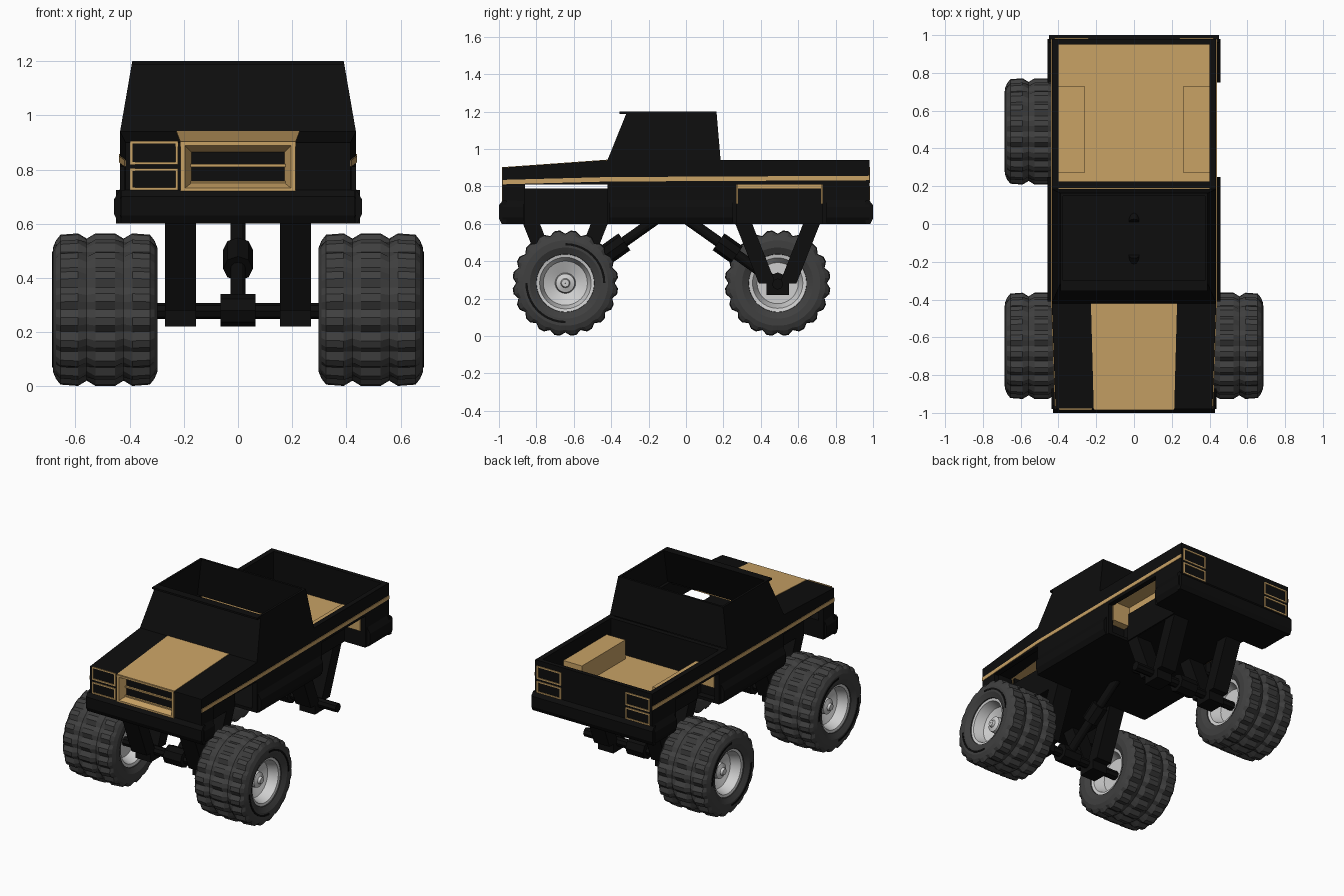
import bpy, bmesh, math
from mathutils import Vector

if "Cube" in bpy.data.objects:
    bpy.data.objects.remove(bpy.data.objects["Cube"])


def material(name, r, g, b):
    m = bpy.data.materials.new(name)
    m.diffuse_color = (r, g, b, 1)
    m.use_nodes = True
    m.node_tree.nodes["Principled BSDF"].inputs["Base Color"].default_value = m.diffuse_color
    return m


BLACK = material("black paint", .004, .004, .004)
GOLD = material("gold paint", .58, .36, .13)
RUBBER = material("dark rubber", .05, .05, .05)
METAL = material("light metal", .62, .62, .62)


class Part:
    """Collects simple solids into one named object."""
    def __init__(self, name, mat):
        self.name, self.mat, self.bm = name, mat, bmesh.new()

    def prism(self, pts, offset):
        pts = [Vector(p) for p in pts]
        a = [self.bm.verts.new(p) for p in pts]
        b = [self.bm.verts.new(p + Vector(offset)) for p in pts]
        self.bm.faces.new(a)
        self.bm.faces.new(b[::-1])
        for i in range(len(a)):
            j = (i + 1) % len(a)
            self.bm.faces.new((a[j], a[i], b[i], b[j]))

    def box(self, x0, x1, y0, y1, z0, z1):
        self.prism([(x0, y0, z0), (x1, y0, z0), (x1, y1, z0), (x0, y1, z0)], (0, 0, z1 - z0))

    def rod(self, p, q, r0, r1, n=12):
        p, q = Vector(p), Vector(q)
        rot = (q - p).to_track_quat('Z', 'Y').to_matrix().to_4x4()
        rot.translation = (p + q) / 2
        bmesh.ops.create_cone(self.bm, cap_ends=True, segments=n, radius1=r0, radius2=r1,
                              depth=(q - p).length, matrix=rot)

    def lathe(self, centre, side, profile, n, radius=lambda r, bump, k: r):
        c, rings = Vector(centre), []
        for x, r, bump in profile:
            rings.append([self.bm.verts.new(c + Vector((
                side * x, radius(r, bump, k) * math.cos(2 * math.pi * k / n),
                radius(r, bump, k) * math.sin(2 * math.pi * k / n)))) for k in range(n)])
        for a, b in zip(rings, rings[1:]):
            for k in range(n):
                j = (k + 1) % n
                self.bm.faces.new((a[k], a[j], b[j], b[k]))

    def done(self, smooth=None):
        bmesh.ops.recalc_face_normals(self.bm, faces=self.bm.faces)
        me = bpy.data.meshes.new(self.name)
        self.bm.to_mesh(me)
        self.bm.free()
        me.materials.append(self.mat)
        ob = bpy.data.objects.new(self.name, me)
        bpy.context.collection.objects.link(ob)
        if smooth:
            bpy.ops.object.select_all(action='DESELECT')
            ob.select_set(True)
            bpy.context.view_layer.objects.active = ob
            bpy.ops.object.shade_smooth_by_angle(angle=math.radians(smooth))


def half_width(y):
    return .415 + .02 * min(1, (y + .98) / .56)


def top(y):
    return .90 + .04 * min(1, (y + .98) / .56)


def stripe(y):
    return .823 + .015 * min(1, (y + .98) / .56) + .007 * max(0, (y + .42) / 1.4)


# Body sides with open wheel arches, and the stripe along them
sides, stripes, rocker = Part("body_sides", BLACK), Part("side_stripes", GOLD), Part("rocker_panels", BLACK)
STRIPS = [(-.98, -.86, .6), (-.86, -.42, .81), (-.42, .27, .6), (.27, .73, .81), (.73, .98, .6)]
for s in (-1, 1):
    for a, b, low in STRIPS:
        wa, wb = s * half_width(a), s * half_width(b)
        sides.prism([(wa, a, low), (wb, b, low), (wb, b, top(b)), (wa, a, top(a))], (-.035 * s, 0, 0))
        stripes.prism([(wa, a, stripe(a) - .012), (wb, b, stripe(b) - .012),
                       (wb, b, stripe(b) + .012), (wa, a, stripe(a) + .012)], (.004 * s, 0, 0))
    for a, b in ((-.98, -.87), (-.41, .25), (.75, .98)):
        k = s * half_width(a) / .435
        rocker.prism([(x * k, a, z) for x, z in
                      ((.41, .6), (.44, .6), (.457, .635), (.457, .69), (.434, .73), (.41, .73))], (0, b - a, 0))
sides.done()
stripes.done()
rocker.done()

# Bumpers
for name, s, w in (("front_bumper", -1, .43), ("rear_bumper", 1, .45)):
    p = Part(name, BLACK)
    p.prism([(-w, s * y, z) for y, z in
             ((.96, .6), (.985, .6), (1, .63), (1, .7), (.98, .725), (.96, .725))], (2 * w, 0, 0))
    p.done()

# Floor pan, front and rear walls
p = Part("floor_pan", BLACK)
p.box(-.27, .27, -.86, -.42, .6, .79)
p.box(-.40, .40, -.97, -.86, .6, .72)
p.box(-.42, .42, -.42, .27, .6, .62)
p.box(-.27, .27, .2, .97, .6, .705)
p.box(-.42, .42, .73, .97, .6, .705)
for s in (-1, 1):
    p.box(s * .272, s * .28, .27, .73, .6, .79)
p.done()
p = Part("tailgate", BLACK)
p.box(-.435, .435, .95, .98, .7, .94)
p.done()
p = Part("front_panel", BLACK)
p.box(-.415, -.20, -.978, -.95, .72, .90)
p.box(.20, .415, -.978, -.95, .72, .90)
p.box(-.2, .2, -.935, -.925, .72, .90)
p.done()

# Hood with gold centre panel
p = Part("hood", BLACK)
for s in (-1, 1):
    p.prism([(s * .21, -.98, .90), (s * .415, -.98, .90), (s * .435, -.42, .94), (s * .225, -.42, .94)], (0, 0, -.015))
p.done()
p = Part("hood_panel", GOLD)
p.prism([(-.213, -.98, .903), (.213, -.98, .903), (.228, -.42, .943), (-.228, -.42, .943)], (0, 0, -.018))
p.done()

# Grille: bevelled frame and bars
p = Part("grille_frame", GOLD)
rings = []
for x, z0, z1, y in ((.212, .72, .90, -.95), (.212, .72, .90, -.985), (.195, .732, .888, -.985), (.172, .75, .865, -.937)):
    rings.append([p.bm.verts.new(v) for v in ((-x, y, z0), (x, y, z0), (x, y, z1), (-x, y, z1))])
for a, b in zip(rings, rings[1:]):
    for i in range(4):
        j = (i + 1) % 4
        p.bm.faces.new((a[i], a[j], b[j], b[i]))
p.box(-.175, .175, -.95, -.937, .81, .82)
p.box(-.175, .175, -.95, -.937, .75, .758)
p.done()


# Lamp frames: left headlight pair, both tail light pairs
def lamp_frame(part, x0, x1, z0, z1, y0, y1, t=.009):
    part.box(x0, x1, y0, y1, z0, z0 + t)
    part.box(x0, x1, y0, y1, z1 - t, z1)
    part.box(x0, x0 + t, y0, y1, z0 + t, z1 - t)
    part.box(x1 - t, x1, y0, y1, z0 + t, z1 - t)


p = Part("headlight_frames", GOLD)
q = Part("tail_light_frames", GOLD)
for z0, z1 in ((.725, .803), (.818, .905)):
    lamp_frame(p, -.398, -.222, z0, z1, -.984, -.977)
    for x in (-.42, .24):
        lamp_frame(q, x, x + .18, z0, z1, .978, .985)
p.done()
q.done()

# Cab: open-topped sloped walls
p = Part("cab_walls", BLACK)
for s in (-1, 1):
    p.prism([(s * .435, -.42, .94), (s * .435, .185, .94), (s * .39, .163, 1.2), (s * .39, -.315, 1.2)], (-.015 * s, 0, 0))
p.prism([(-.43, -.42, .94), (.43, -.42, .94), (.39, -.315, 1.2), (-.39, -.315, 1.2)], (0, .015, 0))
p.prism([(-.43, .185, .94), (.43, .185, .94), (.39, .163, 1.2), (-.39, .163, 1.2)], (0, -.015, 0))
p.box(-.39, .39, -.355, -.31, 1.188, 1.2)
p.box(-.42, .42, .19, .225, .6, .94)
p.done()
p = Part("cab_rear_lining", GOLD)
p.box(-.40, .40, .184, .19, .72, .935)
p.done()

# Bed floor and wheel boxes (open underneath)
p = Part("bed_floor", GOLD)
p.box(-.27, .27, .225, .95, .705, .72)
p.box(-.40, .40, .225, .27, .705, .72)
p.box(-.40, .40, .73, .95, .705, .72)
p.done()
p = Part("bed_wheel_boxes", GOLD)
for s in (-1, 1):
    p.box(s * .262, s * .402, .27, .73, .838, .848)
    p.box(s * .262, s * .272, .27, .73, .705, .838)
    p.box(s * .272, s * .402, .27, .278, .705, .838)
    p.box(s * .272, s * .402, .722, .73, .705, .838)
p.done()

# Axles, support legs and drive shafts
for name, yc, d in (("front", -.645, 1), ("rear", .49, -1)):
    p = Part(name + "_axle", BLACK)
    p.rod((-.40, yc, .278), (.40, yc, .278), .03, .03, 8)
    p.rod((-.065, yc, .28), (.065, yc, .28), .06, .06, 8)
    p.done()
    p = Part(name + "_support_legs", BLACK)
    for s in (-1, 1):
        p.box(s * .155, s * .27, yc - .06, yc + .06, .22, .285)
        for e in (-1, 1):
            p.prism([(s * .155, yc + e * y, z) for y, z in ((.23, .61), (.14, .61), (.01, .28), (.10, .28))],
                    (s * .115, 0, 0))
    p.done()
    p = Part(name + "_drive_shaft", BLACK)
    hub, joint, end = Vector((0, yc, .28)), Vector((0, yc + d * .275, .475)), Vector((0, yc + d * .48, .62))
    p.rod(hub, joint, .028, .028)
    p.rod(joint, end, .028, .028)
    axis = (end - hub).normalized()
    p.rod(joint - axis * .07, joint + axis * .05, .055, .055, 8)
    p.done()

# Wheels: the rear right one is absent
HALF = [(-.13, .145, 0), (-.175, .155, 0), (-.193, .19, 0), (-.193, .228, 0), (-.182, .25, .006),
        (-.165, .262, .016), (-.10, .264, .019), (-.068, .262, 0), (-.036, .264, .019)]
TREAD = HALF + [(-x, r, b) for x, r, b in reversed(HALF)]
RIM = [(-.10, .001, 0), (-.10, .11, 0), (-.165, .135, 0), (-.17, .158, 0), (-.13, .145, 0), (.13, .145, 0),
       (.17, .158, 0), (.165, .138, 0), (.10, .118, 0), (.07, .055, 0), (.115, .05, 0), (.125, .025, 0),
       (.14, .02, 0), (.14, .001, 0)]
for name, s, yc in (("front_left", -1, -.645), ("front_right", 1, -.645), ("rear_left", -1, .49)):
    c = (s * .49, yc, .283)
    p = Part(name + "_tyre", RUBBER)
    p.lathe(c, s, TREAD, 60, lambda r, bump, k: r + (0 if k % 3 == 0 else bump))
    p.done(15)
    p = Part(name + "_rim", METAL)
    p.lathe(c, s, RIM, 32)
    p.done(35)
    # curved marks on the sidewall
    p = Part(name + "_sidewall_marks", BLACK)
    for start in (0, 180):
        arc = [math.radians(start + 9 * i) for i in range(11)]
        pts = [(.202, a) for a in arc] + [(.214, a) for a in reversed(arc)]
        p.prism([(c[0] + s * .19, yc + r * math.cos(a), .283 + r * math.sin(a)) for r, a in pts], (s * .006, 0, 0))
    p.done()
